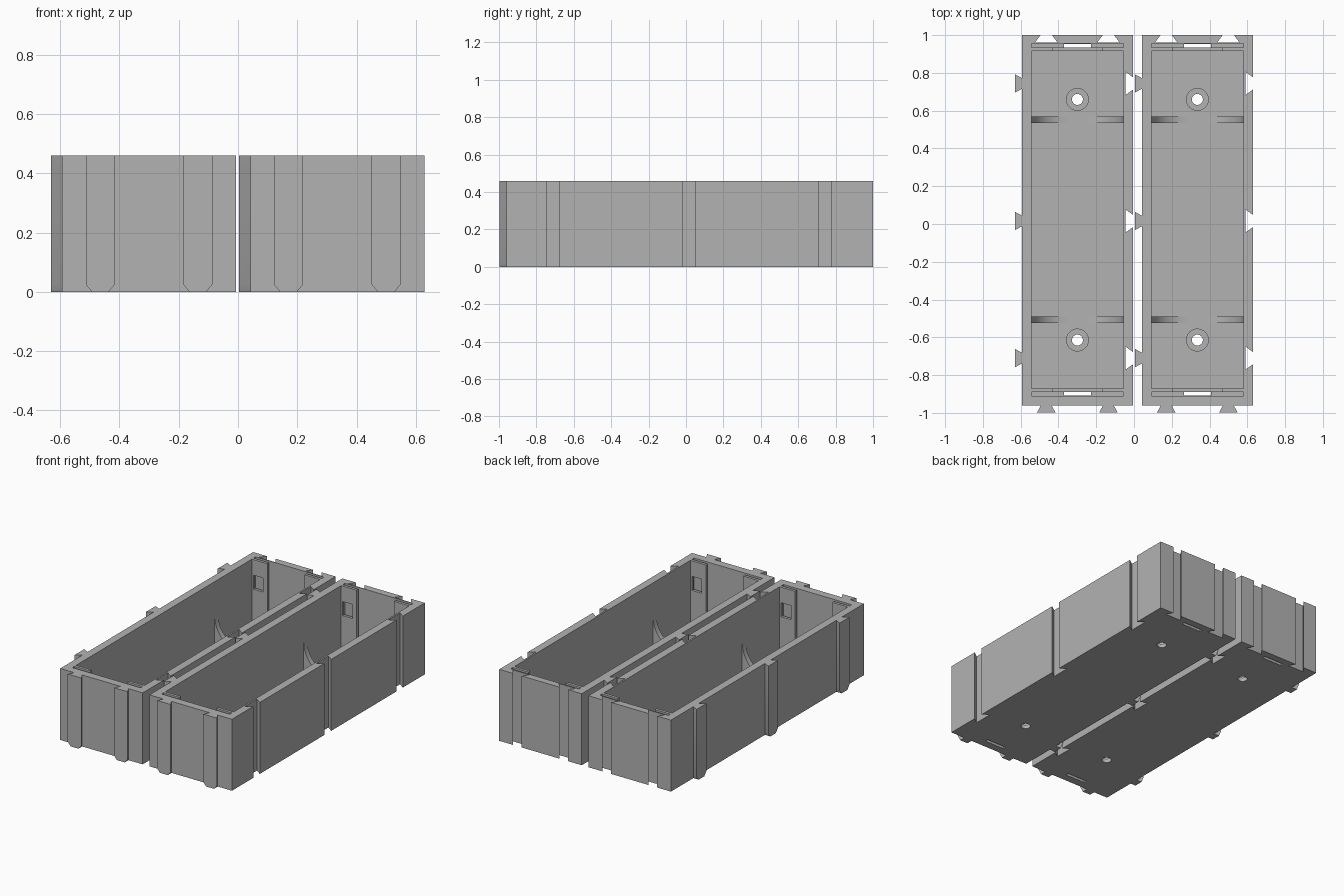
import bpy, bmesh, math

if "Cube" in bpy.data.objects:
    bpy.data.objects.remove(bpy.data.objects["Cube"])

H, FLOOR = 0.46, 0.05            # tray height and floor thickness
W, Y0, Y1 = 0.2935, -0.96, 1.0   # half width, front and back of the tray body
A = 0.243                        # half width of the cavity
YC = 0.0225                      # middle of the cavity
SIDE_Y = (-0.71, 0.016, 0.744)   # side dovetails
END_X = (-0.165, 0.164)          # end dovetails

grey = bpy.data.materials.new("light grey")
grey.diffuse_color = (0.45, 0.45, 0.45, 1)
grey.use_nodes = True
grey.node_tree.nodes["Principled BSDF"].inputs["Base Color"].default_value = grey.diffuse_color


def loft(name, rings):
    """Closed solid through rings of equal point count."""
    bm = bmesh.new()
    rows = [[bm.verts.new(p) for p in r] for r in rings]
    n = len(rows[0])
    for a, b in zip(rows, rows[1:]):
        for i in range(n):
            j = (i + 1) % n
            bm.faces.new((a[i], a[j], b[j], b[i]))
    bm.faces.new(rows[0][::-1])
    bm.faces.new(rows[-1])
    bmesh.ops.recalc_face_normals(bm, faces=bm.faces[:])
    me = bpy.data.meshes.new(name)
    bm.to_mesh(me)
    bm.free()
    ob = bpy.data.objects.new(name, me)
    bpy.context.collection.objects.link(ob)
    me.materials.append(grey)
    return ob


def prism(name, pts, z0, z1):
    return loft(name, [[(x, y, z) for x, y in pts] for z in (z0, z1)])


def box(name, x0, x1, y0, y1, z0, z1):
    return prism(name, [(x0, y0), (x1, y0), (x1, y1), (x0, y1)], z0, z1)


def disc(name, x, y, r, z0, z1, n=40):
    ring = [(x + r * math.cos(2 * math.pi * i / n), y + r * math.sin(2 * math.pi * i / n)) for i in range(n)]
    return prism(name, ring, z0, z1)


def cut(ob, cutters):
    """Subtract the cutters from the object and remove them."""
    for c in cutters:
        m = ob.modifiers.new("cut", 'BOOLEAN')
        m.operation, m.solver, m.object = 'DIFFERENCE', 'EXACT', c
    dg = bpy.context.evaluated_depsgraph_get()
    me = bpy.data.meshes.new_from_object(ob.evaluated_get(dg))
    ob.modifiers.clear()
    ob.data = me
    for c in cutters:
        bpy.data.objects.remove(c)


# Outer outline with dovetail grooves in the right side and back end
outline = [(-W, Y0), (W, Y0)]
for y in SIDE_Y:
    outline += [(W, y - 0.033), (W - 0.04, y - 0.062), (W - 0.04, y + 0.062), (W, y + 0.033)]
outline.append((W, Y1))
for x in reversed(END_X):
    outline += [(x + 0.03, Y1), (x + 0.06, Y1 - 0.04), (x - 0.06, Y1 - 0.04), (x - 0.03, Y1)]
outline.append((-W, Y1))
body = prism("tray_body", outline, 0, H)

# Cavity outline, leaving a card slot behind a lip in each corner
C, L0, L1, END = A - 0.111, 0.893, 0.911, 0.932
quarter = [(A, L0), (C, L0), (C, L1), (A, L1), (A, END)]
half = quarter + [(-x, y) for x, y in reversed(quarter)]
cavity = [(x, y + YC) for x, y in half] + [(-x, YC - y) for x, y in half]
cutters = [prism("cavity_cutter", cavity, FLOOR, H + 0.1)]

for s in (-1, 1):
    # Floor slots at each end
    ya, yb = sorted((YC + s * (L1 - 0.001), YC + s * (END - 0.001)))
    cutters.append(box("slot_cutter", -0.071, 0.071, ya, yb, -0.1, 0.1))
    # Square windows in the lips
    ya, yb = sorted((YC + s * (L0 - 0.02), YC + s * (L1 + 0.005)))
    for t in (-1, 1):
        xa, xb = sorted((t * (A - 0.01), t * (A - 0.08)))
        cutters.append(box("window_cutter", xa, xb, ya, yb, 0.27, 0.36))
    # Counterbored screw holes
    y = YC + s * 0.637
    cutters.append(disc("recess_cutter", 0, y, 0.058, 0.025, 0.1))
    cutters.append(disc("hole_cutter", 0, y, 0.029, -0.1, 0.1))
cut(body, cutters)
parts = [body]

# Dovetail tabs, narrowed at the foot
def tab(name, cx, cy, end):
    rings = []
    for z, o in ((0, 0.028), (0.025, 0.049), (H, 0.049)):
        pts = [(-0.028, 0), (0.028, 0), (o, 0.038), (-o, 0.038)]
        rings.append([(cx + u, cy - v, z) if end else (cx - v, cy + u, z) for u, v in pts])
    parts.append(loft(name, rings))

for y in SIDE_Y:
    tab("side_tab", -W, y, False)
for x in END_X:
    tab("end_tab", x, Y0, True)

for s in (-1, 1):
    # Low sill between the lips
    ya, yb = sorted((YC + s * L0, YC + s * L1))
    parts.append(box("card_sill", -C, C, ya, yb, FLOOR - 0.005, FLOOR + 0.025))
    # Curved gussets between side walls and floor
    y, R = YC + s * 0.53, 0.195
    for t in (-1, 1):
        arc = [(A - R + R * math.sin(i * math.pi / 32), FLOOR + R - R * math.cos(i * math.pi / 32))
               for i in range(17)]
        prof = [(A + 0.003, FLOOR - 0.003), (A - R, FLOOR - 0.003)] + arc + [(A + 0.003, FLOOR + R)]
        parts.append(loft("gusset", [[(t * u, yy, z) for u, z in prof] for yy in (y - 0.017, y + 0.017)]))

# Two identical trays side by side
for ob in parts:
    name = ob.name
    twin = ob.copy()
    bpy.context.collection.objects.link(twin)
    ob.name, twin.name = "left_" + name, "right_" + name
    ob.location.x, twin.location.x = -0.2995, 0.3355
for ob in bpy.data.objects:
    ob.select_set(True)
    bpy.context.view_layer.objects.active = ob
bpy.ops.object.shade_smooth_by_angle(angle=math.radians(30))
